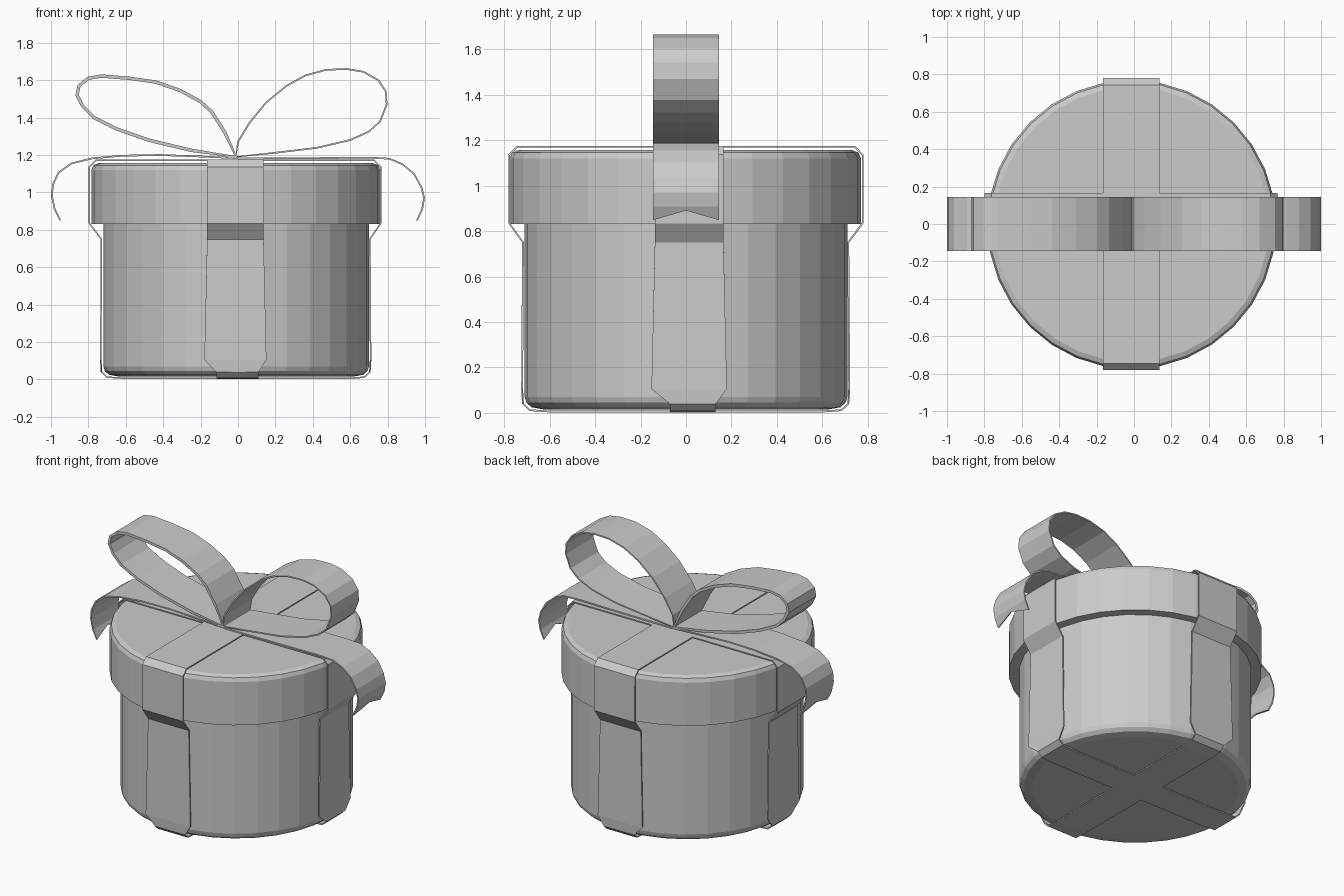
import bpy, bmesh, math

if "Cube" in bpy.data.objects:
    bpy.data.objects.remove(bpy.data.objects["Cube"])

grey = bpy.data.materials.new("plain_grey")
grey.diffuse_color = (0.6, 0.6, 0.6, 1)
grey.use_nodes = True
grey.node_tree.nodes["Principled BSDF"].inputs["Base Color"].default_value = grey.diffuse_color


def finish(name, bm):
    bmesh.ops.recalc_face_normals(bm, faces=bm.faces)
    me = bpy.data.meshes.new(name)
    bm.to_mesh(me)
    bm.free()
    me.materials.append(grey)
    ob = bpy.data.objects.new(name, me)
    bpy.context.collection.objects.link(ob)
    return ob


def lathe(name, profile, cx, cy, sides=32):
    """Closed solid turned from (radius, z) rings."""
    bm = bmesh.new()
    rings = [[bm.verts.new((cx + r * math.cos(2 * math.pi * i / sides),
                            cy + r * math.sin(2 * math.pi * i / sides), z))
              for i in range(sides)] for r, z in profile]
    for a, b in zip(rings, rings[1:]):
        for i in range(sides):
            j = (i + 1) % sides
            bm.faces.new((a[i], a[j], b[j], b[i]))
    bm.faces.new(rings[0])
    bm.faces.new(rings[-1])
    return finish(name, bm)


def strip(name, path, axis, thick, closed, notch=0.0):
    """Ribbon along a path of (along, z, low side, high side)."""
    bm = bmesh.new()
    rows = []
    for k, (u, z, lo, hi) in enumerate(path):
        row = []
        for s in (lo, (lo + hi) / 2, hi):
            uu, zz = u, z
            if notch and k == len(path) - 1 and s not in (lo, hi):
                pu, pz = path[k - 1][:2]          # V cut at the ribbon end
                uu, zz = u + (pu - u) * notch, z + (pz - z) * notch
            row.append(bm.verts.new((uu, s, zz) if axis == 'x' else (s, uu, zz)))
        rows.append(row)
    pairs = list(zip(rows, rows[1:])) + ([(rows[-1], rows[0])] if closed else [])
    for a, b in pairs:
        for i in range(2):
            bm.faces.new((a[i], a[i + 1], b[i + 1], b[i]))
    ob = finish(name, bm)
    m = ob.modifiers.new("thickness", 'SOLIDIFY')
    m.thickness = thick
    m.offset = 0
    return ob


# Box and lid
lathe("box_body", [(0.63, 0.016), (0.68, 0.025), (0.702, 0.045), (0.71, 0.07), (0.71, 0.9)], -0.01, 0)
lathe("box_lid", [(0.70, 0.83), (0.772, 0.83), (0.772, 1.12), (0.762, 1.145), (0.735, 1.156)], -0.012, -0.003)


# Wrapped ribbons, narrowing under the base
def band(name, axis, left, right, lo, hi, blo, bhi):
    def side(s, lid, body):
        c = s * 0.02
        return [(s * 0.6, 0.006, blo, bhi), (s * (body - 0.03), 0.012, blo, bhi),
                (s * body, 0.04, blo, bhi), (s * body + c * 0.2, 0.105, lo - 0.015, hi + 0.015),
                (s * body, 0.75, lo, hi), (s * lid, 0.835, lo, hi),
                (s * lid, 1.135, lo, hi), (s * (lid - 0.035), 1.171, lo, hi)]
    path = side(-1, *left) + side(1, *right)[::-1]
    strip(name, path, axis, 0.008, True)


band("ribbon_front_back", 'y', (0.778, 0.717), (0.777, 0.714), -0.165, 0.137, -0.115, 0.11)
band("ribbon_left_right", 'x', (0.795, 0.73), (0.763, 0.705), -0.137, 0.165, -0.07, 0.13)

# Bow loops and tails
W = 0.145


def bow(name, pts, thick, closed, notch=0.0):
    strip(name, [(x, z, -W, W) for x, z in pts], 'x', thick, closed, notch)


bow("bow_loop_left", [(-0.01, 1.19), (-0.07, 1.32), (-0.14, 1.43), (-0.2, 1.485), (-0.31, 1.545),
                      (-0.44, 1.59), (-0.58, 1.61), (-0.73, 1.622), (-0.8, 1.61), (-0.85, 1.57),
                      (-0.86, 1.52), (-0.83, 1.46), (-0.77, 1.4), (-0.65, 1.34), (-0.48, 1.28),
                      (-0.25, 1.225)], 0.018, True)
bow("bow_loop_right", [(-0.012, 1.19), (0.0, 1.27), (0.06, 1.37), (0.15, 1.48), (0.26, 1.57),
                       (0.36, 1.625), (0.47, 1.655), (0.58, 1.66), (0.67, 1.645), (0.75, 1.6),
                       (0.79, 1.54), (0.795, 1.47), (0.76, 1.38), (0.7, 1.325), (0.6, 1.28),
                       (0.42, 1.238), (0.2, 1.212)], 0.009, True)
bow("bow_tail_left", [(0, 1.183), (-0.2, 1.192), (-0.42, 1.2), (-0.62, 1.196), (-0.78, 1.182),
                      (-0.89, 1.155), (-0.96, 1.105), (-0.99, 1.04), (-0.995, 0.98),
                      (-0.98, 0.91), (-0.95, 0.85)], 0.009, False, 0.7)
bow("bow_tail_right", [(0, 1.181), (0.4, 1.183), (0.7, 1.186), (0.81, 1.18), (0.88, 1.15),
                       (0.94, 1.1), (0.98, 1.03), (0.995, 0.97), (0.985, 0.91),
                       (0.957, 0.85)], 0.009, False, 0.7)
